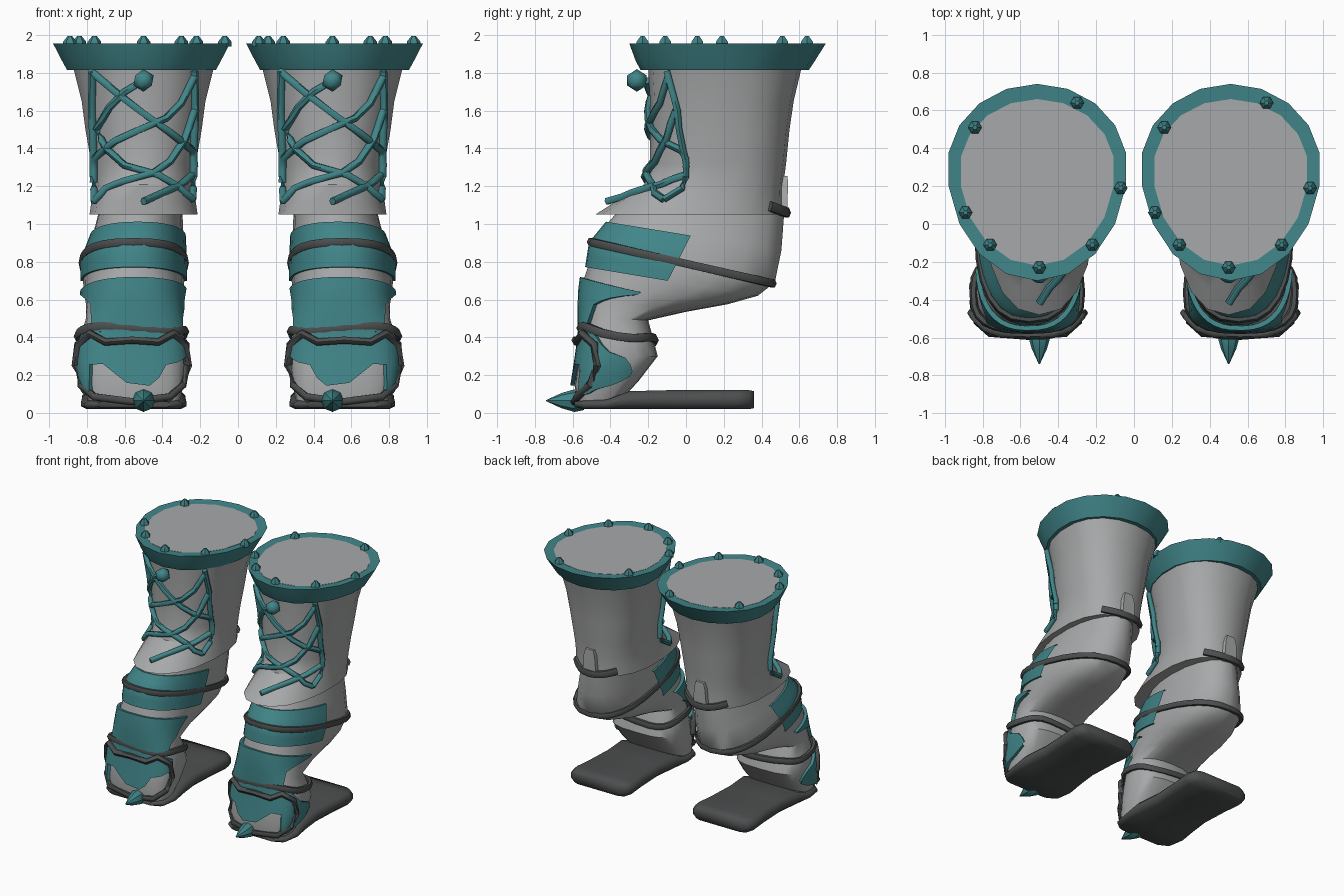
import bpy, bmesh, math
from mathutils import Vector

if "Cube" in bpy.data.objects:
    bpy.data.objects.remove(bpy.data.objects["Cube"])

def material(name, rgb):
    m = bpy.data.materials.new(name)
    m.diffuse_color = (*rgb, 1)
    m.use_nodes = True
    m.node_tree.nodes["Principled BSDF"].inputs["Base Color"].default_value = m.diffuse_color
    return m

GREY = material("grey_leather", (0.39, 0.395, 0.40))
TEAL = material("teal_cloth", (0.052, 0.235, 0.25))
DARK = material("dark_strap", (0.072, 0.077, 0.078))

def finish(name, bm, mat, angle=40):
    bmesh.ops.recalc_face_normals(bm, faces=bm.faces)
    me = bpy.data.meshes.new(name)
    bm.to_mesh(me)
    bm.free()
    ob = bpy.data.objects.new(name, me)
    bpy.context.collection.objects.link(ob)
    me.materials.append(mat)
    bpy.ops.object.select_all(action='DESELECT')
    bpy.context.view_layer.objects.active = ob
    ob.select_set(True)
    bpy.ops.object.shade_smooth_by_angle(angle=math.radians(angle))
    return ob

def skin(name, rings, mat, closed=True, caps=True, angle=40):
    """Join rows of points into a surface."""
    bm = bmesh.new()
    rows = [[bm.verts.new(p) for p in r] for r in rings]
    n = len(rows[0])
    for a, b in zip(rows, rows[1:]):
        for i in range(n if closed else n - 1):
            j = (i + 1) % n
            bm.faces.new((a[i], a[j], b[j], b[i]))
    if caps and closed:
        bm.faces.new(rows[0])
        bm.faces.new(rows[-1])
    return finish(name, bm, mat, angle)

def tube(name, pts, r, mat, cyclic=False, sides=6, tall=1.0):
    """Sweep a small round section along a path."""
    pts = [Vector(p) for p in pts]
    n = len(pts)
    rings = []
    for i, p in enumerate(pts):
        a = pts[i - 1] if (cyclic or i) else p
        b = pts[(i + 1) % n] if (cyclic or i < n - 1) else p
        t = (b - a).normalized()
        ref = Vector((0, 0, 1)) if abs(t.z) < 0.93 else Vector((0, 1, 0))
        u = t.cross(ref).normalized()
        v = u.cross(t)
        rings.append([p + r * (u * math.cos(k * math.tau / sides) + v * tall * math.sin(k * math.tau / sides))
                      for k in range(sides)])
    if cyclic:
        rings.append(rings[0])
    return skin(name, rings, mat, caps=not cyclic, angle=60)

def lerp(table, t):
    """Piecewise linear lookup in rows of (key, values...)."""
    for a, b in zip(table, table[1:]):
        if t <= b[0]:
            f = max(0, (t - a[0]) / (b[0] - a[0]))
            return [p + (q - p) * f for p, q in zip(a[1:], b[1:])]
    return list(table[-1][1:])

def power(v, e):
    return math.copysign(abs(v) ** e, v)

# shaft: height, front y, back y, half width
SHAFT = [(1.05, -0.48, 0.515, 0.29), (1.12, -0.37, 0.515, 0.28), (1.21, -0.22, 0.515, 0.272),
         (1.32, -0.19, 0.53, 0.28), (1.5, -0.19, 0.548, 0.312), (1.65, -0.19, 0.57, 0.332),
         (1.82, -0.2, 0.61, 0.375)]
SQ = 0.88

def egg(cx, z, f, b, hw, e=1.0, n=18):
    m = f + (b - f) * 0.58
    return [(cx + hw * power(math.sin(a), e), m - (m - f if math.cos(a) > 0 else b - m) * power(math.cos(a), e), z)
            for a in (k * math.tau / n for k in range(n))]

def on_shaft(cx, x, z, off=0.012):
    f, b, hw = lerp(SHAFT, z)
    m = f + (b - f) * 0.58
    c = max(0.02, 1 - min(1, abs(x) / (hw + 0.01)) ** (2 / SQ)) ** (SQ / 2)
    return (cx + x, min(0.0, m - (m - f) * c - off), z)

# lower leg: station, front y, front z, back y, back z, half width, squareness, outward shift
LEG = [(0, -0.28, 1.16, 0.52, 1.06, 0.215, 1, 0.01), (1, -0.41, 1.01, 0.505, 0.86, 0.24, 0.9, 0.03),
       (2, -0.50, 0.90, 0.47, 0.69, 0.268, 0.85, 0.052), (3, -0.52, 0.77, 0.38, 0.62, 0.268, 0.85, 0.052),
       (4, -0.54, 0.71, 0.22, 0.575, 0.262, 0.8, 0.055), (5, -0.55, 0.62, 0, 0.535, 0.25, 0.8, 0.055),
       (6, -0.55, 0.51, -0.2, 0.49, 0.25, 0.8, 0.055), (7, -0.55, 0.42, -0.17, 0.38, 0.275, 0.7, 0.06),
       (8, -0.57, 0.28, -0.15, 0.30, 0.288, 0.65, 0.062), (9, -0.59, 0.15, -0.25, 0.17, 0.27, 0.6, 0.055),
       (10, -0.58, 0.05, -0.35, 0.06, 0.24, 0.6, 0.05)]

def on_leg(cx, s, t, deg, off=0.0):
    """Point on the lower leg; 0 degrees is the front, positive is the outer side."""
    fy, fz, by, bz, hw, e, dx = lerp(LEG, t)
    a = math.radians(deg)
    c, d = power(math.cos(a), e), power(math.sin(a), e)
    u = 0.5 - 0.5 * c * (1 + 2 * off / max(0.2, by - fy))
    return (cx + s * (dx + (hw + off) * d), fy + (by - fy) * u, fz + (bz - fz) * u)

def wrap(name, cx, s, a0, a1, top, bottom, off=0.014):
    """Cloth patch on the leg between two edges given as (angle, station)."""
    angs = [a0 + (a1 - a0) * k / 20 for k in range(21)]
    rows = []
    for i in range(7):
        row = []
        for a in angs:
            t0, t1 = lerp(top, a)[0], lerp(bottom, a)[0]
            edge = 0.0 if i in (0, 6) else off
            row.append(on_leg(cx, s, t0 + (t1 - t0) * min(1, max(0, (i - 1) / 4)), a, edge))
        rows.append(row)
    skin(name, rows, TEAL, closed=False)

# cords in front view: (x, z) from the boot centre
CORDS = [[(-0.27, 1.81), (-0.275, 1.6), (-0.265, 1.4), (-0.265, 1.25), (-0.26, 1.12)],
         [(0.27, 1.81), (0.275, 1.6), (0.265, 1.4), (0.265, 1.25), (0.26, 1.13)],
         [(-0.28, 1.81), (-0.15, 1.7), (-0.02, 1.6), (0.12, 1.5), (0.26, 1.39), (0.27, 1.3)],
         [(0, 1.76), (-0.1, 1.7), (-0.18, 1.62), (-0.25, 1.5), (-0.2, 1.4), (-0.1, 1.31),
          (0.08, 1.26), (0.18, 1.2), (0.26, 1.13)],
         [(0.27, 1.78), (0.2, 1.64), (0.12, 1.56), (-0.02, 1.5), (-0.15, 1.44), (-0.26, 1.35), (-0.265, 1.22)],
         [(0.27, 1.6), (0.22, 1.45), (0.14, 1.33), (0.05, 1.27), (-0.1, 1.23), (-0.2, 1.19), (-0.26, 1.12)],
         [(0.26, 1.26), (0.2, 1.21), (0.1, 1.165), (0.0, 1.12)]]
STUDS = [(0.2, 0.64), (-0.34, 0.51), (0.43, 0.19), (-0.39, 0.06), (0.28, -0.11), (-0.26, -0.11), (0, -0.23)]
# sole: y, bottom z, top z, half width
SOLE = [(-0.59, 0.03, 0.06, 0.2), (-0.54, 0.02, 0.065, 0.26), (-0.42, 0.02, 0.07, 0.28), (-0.30, 0.02, 0.115, 0.272),
        (-0.1, 0.02, 0.12, 0.25), (0.12, 0.02, 0.12, 0.26), (0.27, 0.02, 0.12, 0.275), (0.335, 0.02, 0.12, 0.255),
        (0.36, 0.025, 0.115, 0.21)]

def boot(cx, s):
    tag = "right_" if s > 0 else "left_"
    cuff = cx + s * 0.011
    # shaft and flared cuff
    skin(tag + "shaft", [egg(cx, *r, e=SQ) for r in SHAFT], GREY)
    skin(tag + "cuff", [egg(cuff, *r) for r in (
        (1.82, -0.19, 0.60, 0.36), (1.815, -0.24, 0.65, 0.40), (1.86, -0.265, 0.68, 0.425),
        (1.955, -0.30, 0.74, 0.475), (1.95, -0.22, 0.66, 0.41), (1.93, -0.21, 0.65, 0.40))], TEAL, caps=False)
    skin(tag + "shaft_top", [egg(cuff, 1.935, -0.22, 0.66, 0.41), egg(cuff, 1.952, -0.22, 0.66, 0.41)], GREY)
    # studs on the cuff and the lace bead
    for x, y in STUDS:
        skin(tag + "stud", [[(cx + x + r * math.cos(k * math.tau / 6), y + r * math.sin(k * math.tau / 6), z)
                             for k in range(6)] for r, z in ((0.036, 1.94), (0.036, 1.965), (0.012, 1.995))], TEAL, angle=45)
    bm = bmesh.new()
    bmesh.ops.create_icosphere(bm, subdivisions=1, radius=0.06)
    bmesh.ops.translate(bm, verts=bm.verts, vec=(cx, -0.26, 1.76))
    finish(tag + "bead", bm, TEAL, 45)
    # laces
    for path in CORDS:
        pts = []
        for (x0, z0), (x1, z1) in zip(path, path[1:]):
            pts += [on_shaft(cx, x0 + (x1 - x0) * k / 2, z0 + (z1 - z0) * k / 2) for k in range(2)]
        pts.append(on_shaft(cx, *path[-1], off=0.05 if path is CORDS[-1] else 0.012))
        tube(tag + "lace", pts, 0.02, TEAL)
    # lower leg and foot
    skin(tag + "lower_leg", [[on_leg(cx, s, r[0], k * 18) for k in range(20)] for r in LEG], GREY)
    # cloth wraps
    wrap(tag + "shin_wrap", cx, s, -88, 88, [(-90, 1), (90, 1)], [(-90, 3), (90, 3)])
    wrap(tag + "ankle_wrap", cx, s, -80, 85,
         [(-80, 4.0), (0, 3.9), (85, 4.2)],
         [(-80, 5.5), (-60, 6.8), (-45, 6.9), (42, 6.9), (50, 5.4), (85, 4.4)], 0.024)
    wrap(tag + "foot_wrap", cx, s, -72, 112,
         [(-72, 7.2), (-30, 6.9), (30, 6.7), (60, 6.9), (112, 8.6)],
         [(-72, 7.8), (-44, 8.1), (-24, 8.2), (-13, 9.0), (-2, 9.1), (10, 8.5), (18, 8.15), (40, 8.2),
          (48, 9.4), (70, 9.6), (112, 8.8)], 0.022)
    # straps round the leg
    def loop(name, dx, fr, bk, hw, r, e=0.8, wob=0.0):
        pts = []
        for k in range(24):
            a = k * math.tau / 24
            u = 0.5 - 0.5 * power(math.cos(a), e)
            pts.append((cx + s * (dx + hw * power(math.sin(a), e)), fr[0] + (bk[0] - fr[0]) * u,
                        fr[1] + (bk[1] - fr[1]) * u + wob * math.sin(3 * a)))
        tube(tag + name, pts, r, DARK, True, tall=1.2)
    loop("shin_strap", 0.052, (-0.505, 0.905), (0.46, 0.685), 0.272, 0.02)
    loop("ankle_strap", 0.064, (-0.56, 0.45), (-0.165, 0.385), 0.285, 0.021, 0.7, 0.012)
    # strap framing the front of the foot
    half = [(0.0, 0.385, -0.585), (0.14, 0.375, -0.58), (0.22, 0.42, -0.55), (0.285, 0.36, -0.485), (0.297, 0.25, -0.47),
            (0.27, 0.15, -0.51), (0.2, 0.085, -0.575)]
    frame = half + [(0, 0.06, -0.59)] + [(-x, z, y) for x, z, y in half[:0:-1]]
    tube(tag + "foot_strap", [(cx + s * (0.062 + x), y, z) for x, z, y in frame], 0.022, DARK, True)
    # heel strap and pull tab
    heel = []
    for k in range(9):
        a = math.radians(-48 + 12 * k)
        heel.append((cx + 0.25 * math.sin(a), 0.255 + 0.28 * math.cos(a), 1.165 - 0.105 * math.cos(a)))
    tube(tag + "heel_strap", heel, 0.021, DARK, tall=1.4)
    skin(tag + "pull_tab", [[(cx - w, y0, z), (cx + w, y0, z), (cx + w, y1, z), (cx - w, y1, z)]
                            for z, w, y0, y1 in ((1.04, 0.06, 0.46, 0.535), (1.2, 0.05, 0.47, 0.54),
                                                 (1.255, 0.035, 0.48, 0.538))], GREY)
    # sole
    rows = []
    for y, z0, z1, w in SOLE:
        m = (z1 - z0) * 0.3
        rows.append([(cx + s * 0.052 + x, y, z) for x, z in (
            (-w + 0.03, z0), (w - 0.03, z0), (w, z0 + m), (w, z1 - m),
            (w - 0.03, z1), (-w + 0.03, z1), (-w, z1 - m), (-w, z0 + m))])
    skin(tag + "sole", rows, DARK, angle=60)
    # toe spike
    skin(tag + "toe_spike", [[(cx + r * math.cos(k * math.tau / 8), y, 0.065 + r * math.sin(k * math.tau / 8))
                              for k in range(8)] for y, r in ((-0.54, 0.05), (-0.59, 0.06), (-0.66, 0.04), (-0.74, 0.003))], TEAL)

boot(0.5, 1)
boot(-0.5, -1)
